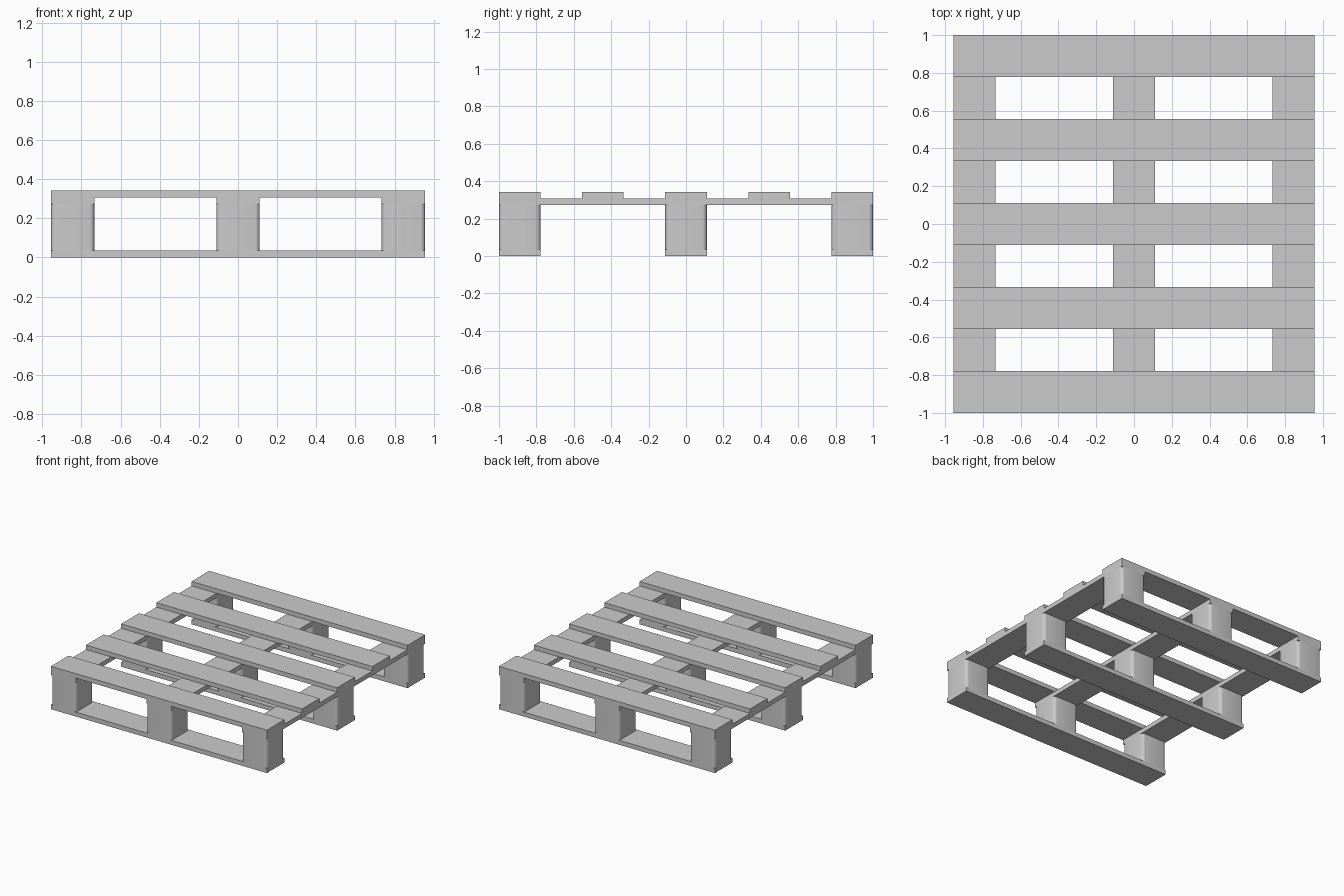
import bpy

if "Cube" in bpy.data.objects:
    bpy.data.objects.remove(bpy.data.objects["Cube"])

W = 2 / 9            # board width (also gap between top boards)
T = 0.0355           # board thickness
HX, HY = 0.956, 1.0  # half extents
H = 0.343            # total height
XS = (-(HX - W / 2), 0, HX - W / 2)
YS = (-(HY - W / 2), 0, HY - W / 2)


def box(name, center, size):
    bpy.ops.mesh.primitive_cube_add(size=1, location=center)
    ob = bpy.context.object
    ob.name = name
    ob.scale = size
    bpy.ops.object.transform_apply(location=False, rotation=False, scale=True)
    return ob


def round_uprights(ob, radius):
    # bevel only the four vertical edges
    attr = ob.data.attributes.new("bevel_weight_edge", 'FLOAT', 'EDGE')
    for e in ob.data.edges:
        a, b = (ob.data.vertices[i].co for i in e.vertices)
        attr.data[e.index].value = 1.0 if abs(a.z - b.z) > 0.01 else 0.0
    mod = ob.modifiers.new("rounded_corners", 'BEVEL')
    mod.limit_method = 'WEIGHT'
    mod.width = radius
    mod.segments = 4
    bpy.ops.object.modifier_apply(modifier=mod.name)
    bpy.ops.object.shade_smooth_by_angle()


# top deck boards
for i in range(5):
    box("top_board", (0, -HY + W / 2 + i * 2 * W, H - T / 2), (2 * HX, W, T))

# lengthwise stringer boards under the deck
for x in XS:
    box("stringer_board", (x, 0, H - 1.5 * T), (W, 2 * HY, T))

# bottom runner boards
for y in YS:
    box("bottom_board", (0, y, T / 2), (2 * HX, W, T))

# nine spacer blocks with rounded corners
block_h = H - 3 * T
for x in XS:
    for y in YS:
        round_uprights(box("block", (x, y, T + block_h / 2), (W, W, block_h)), 0.024)
